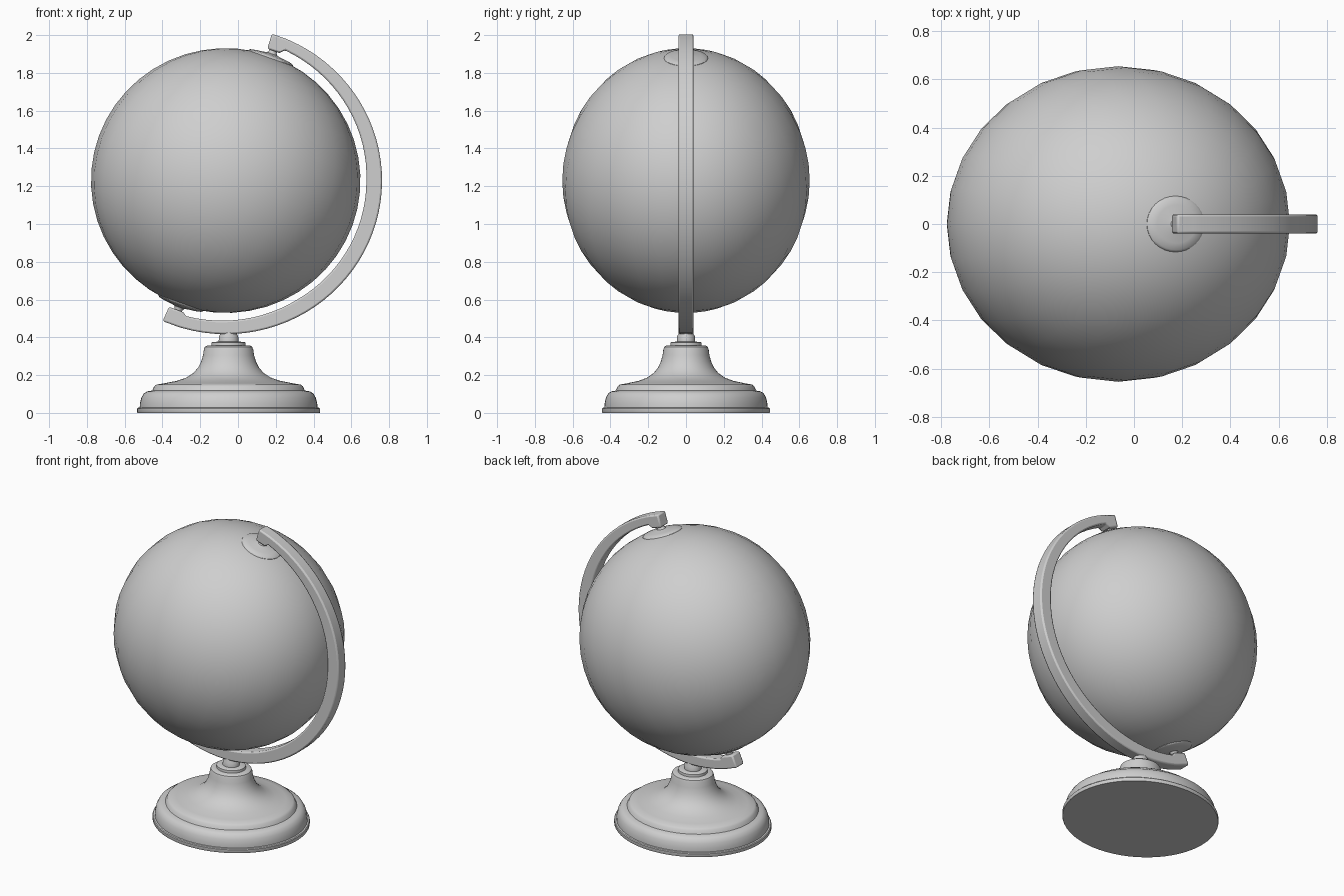
import bpy, bmesh, math
from mathutils import Matrix, Vector

if "Cube" in bpy.data.objects:
    bpy.data.objects.remove(bpy.data.objects["Cube"])

GREY = bpy.data.materials.new("light grey")
GREY.diffuse_color = (0.62, 0.62, 0.62, 1)
GREY.use_nodes = True
GREY.node_tree.nodes["Principled BSDF"].inputs["Base Color"].default_value = GREY.diffuse_color

# Everything is modelled round, then stretched a little in x and z
CENTRE = Vector((-0.065, 0, 1.23))
STRETCH = Matrix.Diagonal((1.089, 1, 1.07, 1))
TILT = math.radians(19.8)
GLOBE_SPACE = Matrix.Translation(CENTRE) @ STRETCH


def finish(bm, name, matrix, angle=35):
    bm.transform(matrix)
    bmesh.ops.recalc_face_normals(bm, faces=bm.faces)
    me = bpy.data.meshes.new(name)
    bm.to_mesh(me)
    bm.free()
    me.materials.append(GREY)
    ob = bpy.data.objects.new(name, me)
    bpy.context.collection.objects.link(ob)
    bpy.ops.object.select_all(action='DESELECT')
    ob.select_set(True)
    bpy.context.view_layer.objects.active = ob
    bpy.ops.object.shade_smooth_by_angle(angle=math.radians(angle))
    return ob


def lathe(name, profile, matrix, steps=48):
    bm = bmesh.new()
    rings = []
    for r, z in profile:
        rings.append([bm.verts.new((r * math.cos(2 * math.pi * i / steps),
                                    r * math.sin(2 * math.pi * i / steps), z))
                      for i in range(steps)])
    for a, b in zip(rings, rings[1:]):
        for i in range(steps):
            j = (i + 1) % steps
            bm.faces.new((a[i], a[j], b[j], b[i]))
    bm.faces.new(rings[0][::-1])
    bm.faces.new(rings[-1])
    return finish(bm, name, matrix)


# Globe ball, tilted on its axis
bm = bmesh.new()
bmesh.ops.create_uvsphere(bm, u_segments=28, v_segments=24, radius=0.655)
finish(bm, "globe_ball", GLOBE_SPACE @ Matrix.Rotation(TILT, 4, 'Y'), 60)

# Pole caps with pivot pins, top and bottom
cap = [(0.119, 0.632), (0.116, 0.645), (0.108, 0.652), (0.08, 0.658),
       (0.045, 0.662), (0.026, 0.666), (0.02, 0.675), (0.02, 0.70)]
for name, turn in (("top_pivot", 0), ("bottom_pivot", math.pi)):
    lathe(name, cap, GLOBE_SPACE @ Matrix.Rotation(TILT + turn, 4, 'Y'), 32)


# Curved arm: rectangular section swept round the globe, with end blocks
def inner_radius(deg):
    if deg < 22.6 or deg > 197.5:
        return 0.683
    if deg < 90:
        return 0.706 - 0.022 * (deg - 24) / 66
    return 0.684 + 0.014 * max(0, deg - 150) / 46


bm = bmesh.new()
stops = [17.2, 22.5] + [24 + i * 172 / 44 for i in range(45)] + [197.6, 203.8]
prev = None
for deg in stops:
    a = math.radians(deg)
    ring = [bm.verts.new((r * math.sin(a), y, r * math.cos(a)))
            for r, y in ((inner_radius(deg), -0.04), (0.76, -0.04),
                         (0.76, 0.04), (inner_radius(deg), 0.04))]
    if prev:
        for i in range(4):
            j = (i + 1) % 4
            bm.faces.new((prev[i], prev[j], ring[j], ring[i]))
    else:
        bm.faces.new(ring[::-1])
    prev = ring
bm.faces.new(prev)
arm = finish(bm, "curved_arm", GLOBE_SPACE)
bevel = arm.modifiers.new("soft_edges", 'BEVEL')
bevel.width = 0.009
bevel.segments = 2
bevel.limit_method = 'ANGLE'
bevel.angle_limit = math.radians(50)

# Turned base with stepped rim, flared column and neck
base = [(0.443, 0), (0.445, 0.004), (0.445, 0.022), (0.441, 0.027), (0.432, 0.029),
        (0.431, 0.05), (0.424, 0.08), (0.412, 0.103), (0.395, 0.114), (0.372, 0.118),
        (0.368, 0.125), (0.362, 0.14), (0.35, 0.15), (0.31, 0.157), (0.25, 0.17),
        (0.205, 0.187), (0.17, 0.212), (0.148, 0.24), (0.134, 0.27), (0.124, 0.305),
        (0.12, 0.335), (0.115, 0.35), (0.105, 0.356), (0.083, 0.357), (0.082, 0.373),
        (0.078, 0.376), (0.048, 0.377), (0.047, 0.405), (0.04, 0.418), (0.038, 0.46)]
lathe("base", base, Matrix.Translation((-0.05, 0, 0)) @ Matrix.Diagonal((1.089, 1, 1, 1)), 64)
